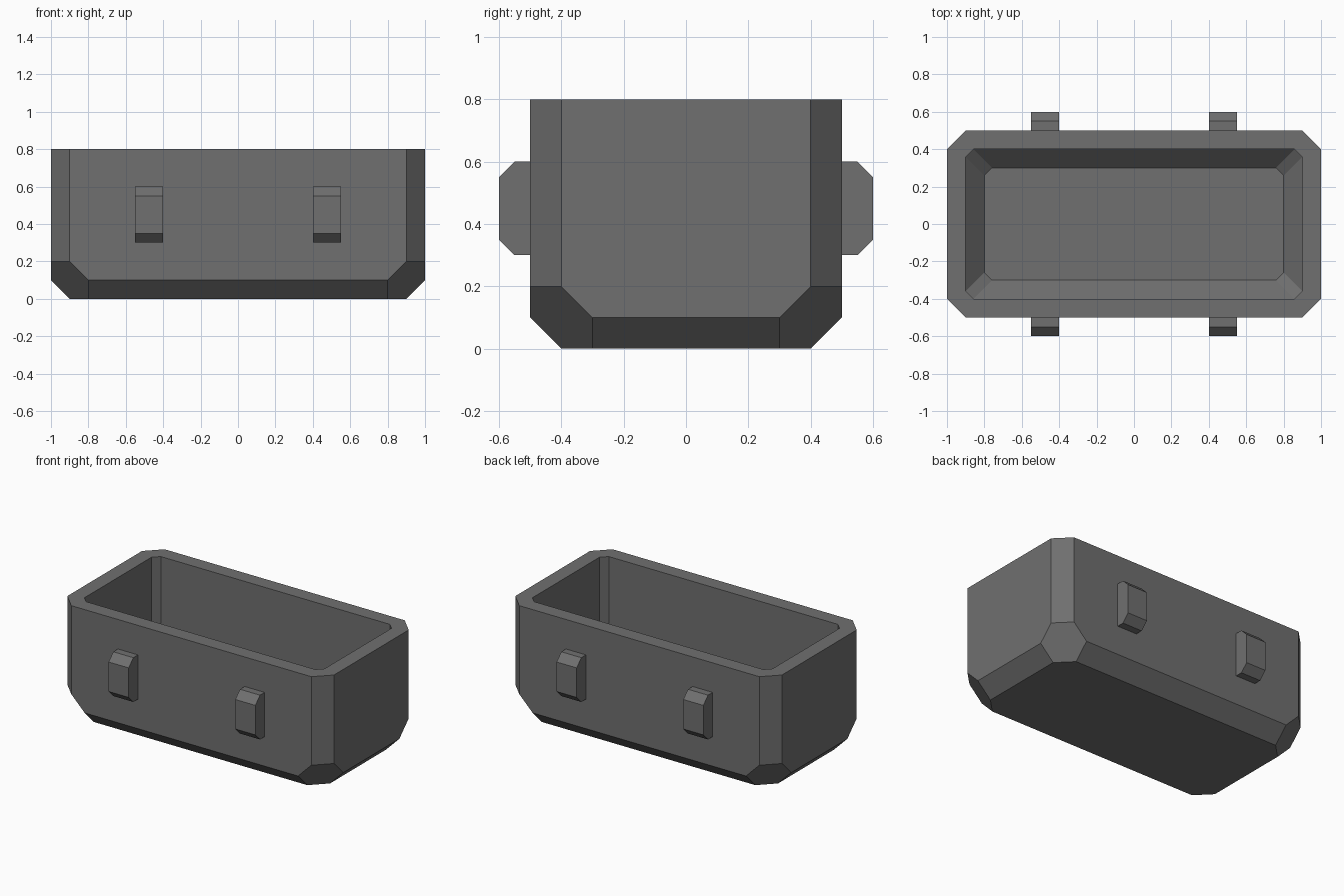
import bpy, bmesh
from itertools import permutations
from math import atan2

if "Cube" in bpy.data.objects:
    bpy.data.objects.remove(bpy.data.objects["Cube"])

dark = bpy.data.materials.new("dark_grey")
dark.diffuse_color = (0.16, 0.16, 0.16, 1)
dark.use_nodes = True
dark.node_tree.nodes["Principled BSDF"].inputs["Base Color"].default_value = dark.diffuse_color


def finish(bm, name):
    bmesh.ops.recalc_face_normals(bm, faces=bm.faces)
    mesh = bpy.data.meshes.new(name)
    bm.to_mesh(mesh)
    bm.free()
    mesh.materials.append(dark)
    obj = bpy.data.objects.new(name, mesh)
    bpy.context.collection.objects.link(obj)
    return obj


def octagon(bm, hx, hy, cut, z):
    """Ring of a rectangle with clipped corners, ordered by angle."""
    pts = [(sx * (hx - a), sy * (hy - cut + a)) for sx in (-1, 1)
           for sy in (-1, 1) for a in (0, cut)]
    pts.sort(key=lambda p: atan2(p[1], p[0]))
    return [bm.verts.new((x, y, z)) for x, y in pts]


def join_rings(bm, a, b):
    n = len(a)
    for i in range(n):
        j = (i + 1) % n
        bm.faces.new((a[i], a[j], b[j], b[i]))


# Outer shell: chamfered box with hexagonal bottom corners
bm = bmesh.new()
offsets = list(permutations((0, 0.1, 0.2))) + [(0, 0.1, 0.8), (0.1, 0, 0.8)]
for sx in (-1, 1):
    for sy in (-1, 1):
        for dx, dy, z in offsets:
            bm.verts.new((sx * (1 - dx), sy * (0.5 - dy), z))
bmesh.ops.convex_hull(bm, input=bm.verts)
bmesh.ops.dissolve_limit(bm, angle_limit=0.02, verts=bm.verts, edges=bm.edges)
top = [f for f in bm.faces if all(v.co.z > 0.79 for v in f.verts)]
bmesh.ops.delete(bm, geom=top, context='FACES_ONLY')

# Rim, inner walls, sloped lower edge and floor
rim = sorted((v for v in bm.verts if v.co.z > 0.79),
             key=lambda v: atan2(v.co.y, v.co.x))
lip = octagon(bm, 0.9, 0.4, 0.041, 0.8)
low = octagon(bm, 0.9, 0.4, 0.041, 0.2)
floor = octagon(bm, 0.8, 0.3, 0.041, 0.1)
for a, b in ((rim, lip), (lip, low), (low, floor)):
    join_rings(bm, a, b)
bm.faces.new(floor)
finish(bm, "container")

# Side lugs: chamfered profile extruded along x, mirrored to all four places
bm = bmesh.new()
profile = [(0.5, 0.3), (0.55, 0.3), (0.6, 0.35),
           (0.6, 0.55), (0.55, 0.6), (0.5, 0.6)]
ends = [[bm.verts.new((x, -y, z)) for y, z in profile] for x in (0.4, 0.55)]
join_rings(bm, *ends)
for end in ends:
    bm.faces.new(end)
lugs = finish(bm, "side_lugs")
mirror = lugs.modifiers.new("mirror", 'MIRROR')
mirror.use_axis = (True, True, False)
mirror.use_mirror_merge = False
